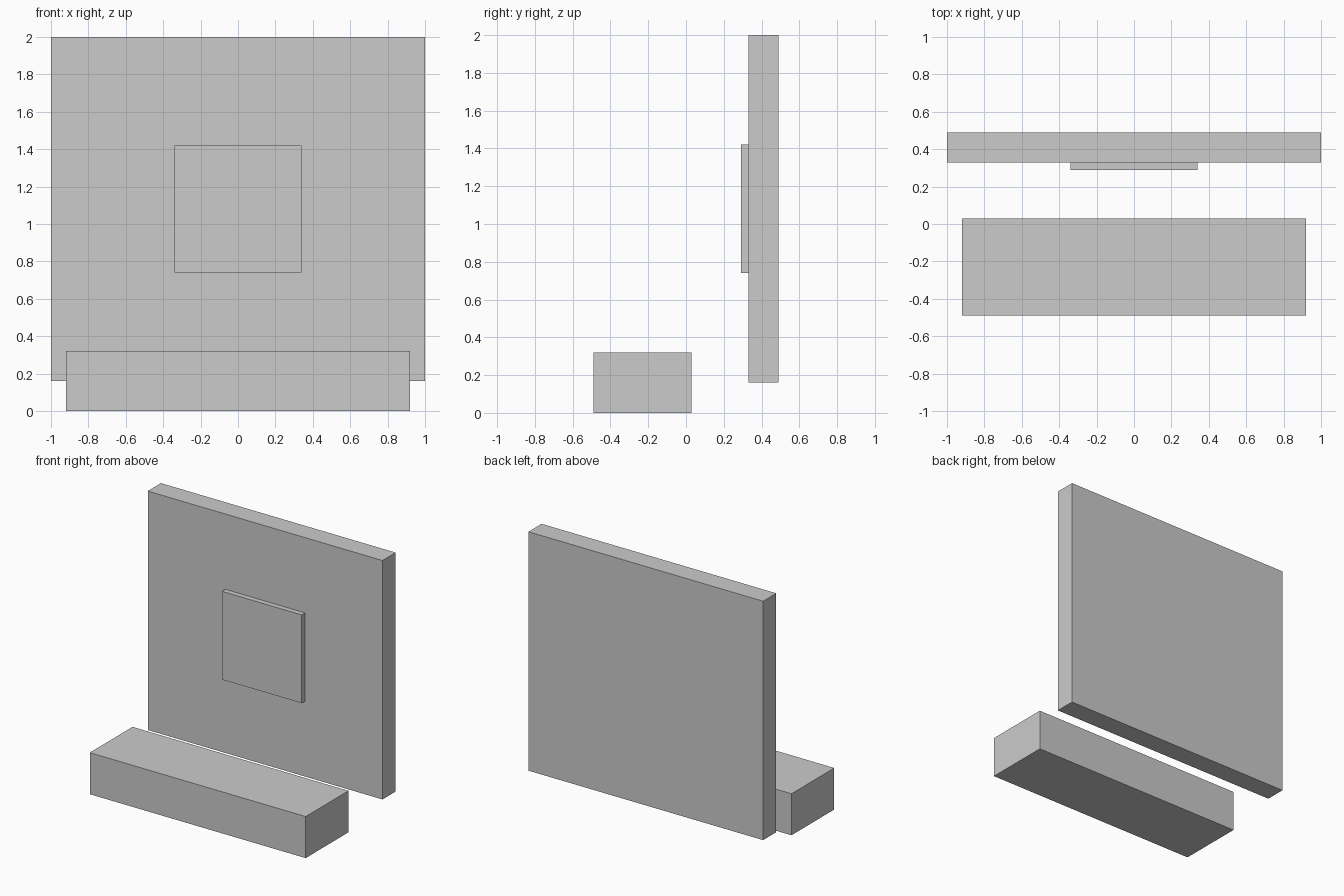
import bpy

if "Cube" in bpy.data.objects:
    bpy.data.objects.remove(bpy.data.objects["Cube"])


def box(name, x, y, z):
    """Add a box spanning the given (min, max) range on each axis."""
    spans = (x, y, z)
    bpy.ops.mesh.primitive_cube_add(size=1, location=[(a + b) / 2 for a, b in spans])
    obj = bpy.context.object
    obj.name = name
    obj.scale = [b - a for a, b in spans]
    bpy.ops.object.transform_apply(location=False, rotation=False, scale=True)
    return obj


# Low block in front
box("front_block", (-0.92, 0.92), (-0.49, 0.03), (0, 0.32))

# Large upright panel, raised clear of the ground
box("back_panel", (-1, 1), (0.33, 0.49), (0.16, 2))

# Thin square plate on the front of the panel
box("square_plate", (-0.34, 0.34), (0.29, 0.33), (0.74, 1.42))
